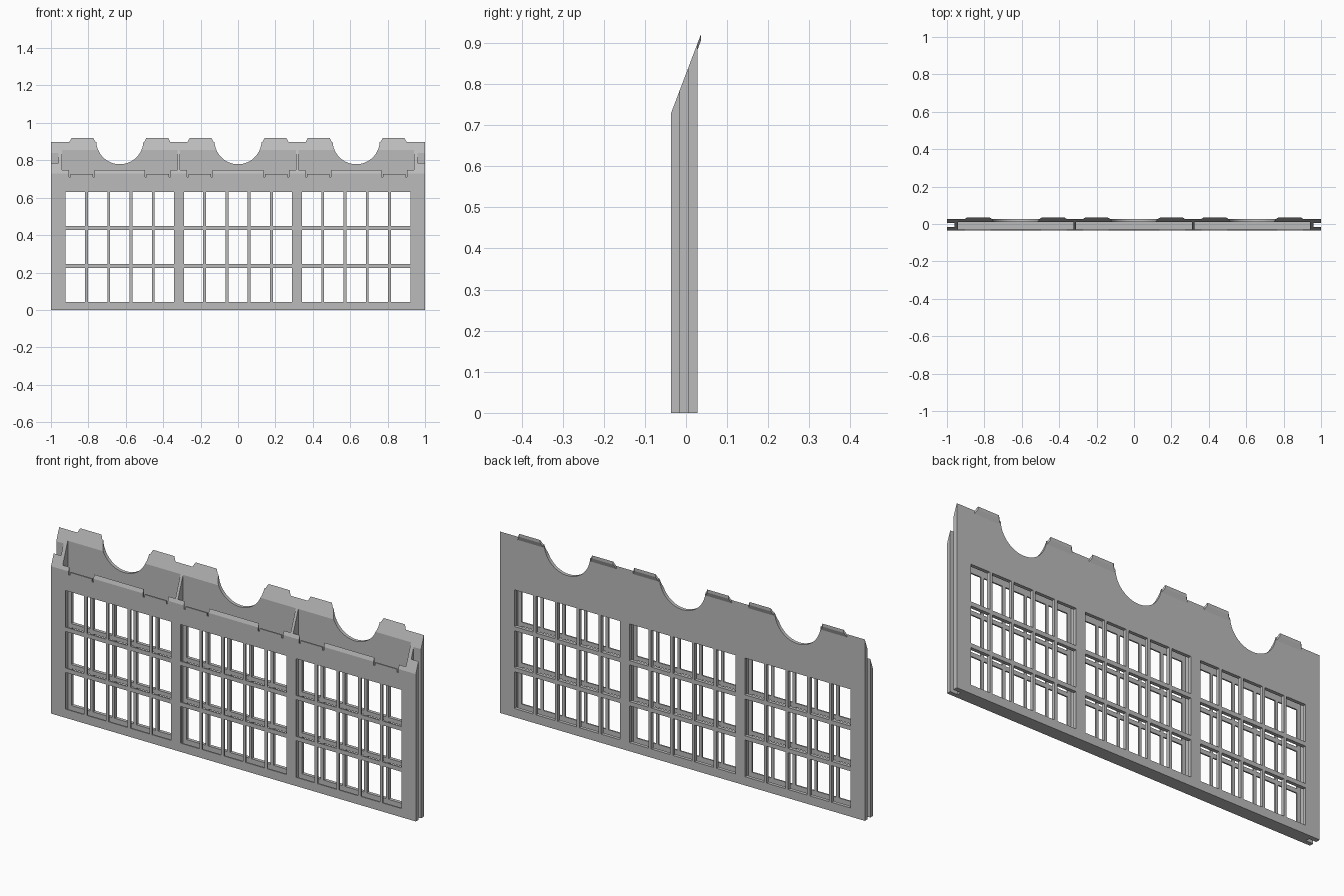
import bpy, bmesh, math
from mathutils import Matrix, Vector

if "Cube" in bpy.data.objects:
    bpy.data.objects.remove(bpy.data.objects["Cube"])

FRONT, BACK, TIP = -0.036, 0.028, 0.036   # wall depth limits
BAYS = (-0.632, 0.0, 0.632)               # centres of the three window bays


def slope(y):
    """Height of the slanted top at depth y."""
    return 0.73 + 2.64 * (y - FRONT)


def add_box(bm, x0, x1, y0, y1, z0, z1):
    size = Vector((x1 - x0, y1 - y0, z1 - z0))
    mid = Vector((x0 + x1, y0 + y1, z0 + z1)) / 2
    bmesh.ops.create_cube(bm, size=1, matrix=Matrix.Translation(mid) @ Matrix.Diagonal((*size, 1)))


def add_prism(bm, profile, x0, x1, taper=None):
    """Extrude a (y, z) profile along x; taper pulls in the ends of chosen points."""
    taper = taper or [0] * len(profile)
    a = [bm.verts.new((x0 + t, y, z)) for (y, z), t in zip(profile, taper)]
    b = [bm.verts.new((x1 - t, y, z)) for (y, z), t in zip(profile, taper)]
    n = len(a)
    bm.faces.new(a)
    bm.faces.new(b[::-1])
    for i in range(n):
        j = (i + 1) % n
        bm.faces.new((a[i], b[i], b[j], a[j]))


def make_object(name, bm):
    bmesh.ops.recalc_face_normals(bm, faces=bm.faces)
    mesh = bpy.data.meshes.new(name)
    bm.to_mesh(mesh)
    bm.free()
    obj = bpy.data.objects.new(name, mesh)
    bpy.context.collection.objects.link(obj)
    return obj


def cut(target, bm, name):
    cutter = make_object(name, bm)
    cutter.hide_render = True
    mod = target.modifiers.new(name, 'BOOLEAN')
    mod.operation, mod.solver, mod.object = 'DIFFERENCE', 'EXACT', cutter
    bpy.context.view_layer.objects.active = target
    bpy.ops.object.modifier_apply(modifier=name)
    bpy.data.objects.remove(cutter)


grey = bpy.data.materials.new("plain grey")
grey.diffuse_color = (0.5, 0.5, 0.5, 1)
grey.use_nodes = True
grey.node_tree.nodes["Principled BSDF"].inputs["Base Color"].default_value = grey.diffuse_color

# Solid wall with a slanted top
bm = bmesh.new()
add_prism(bm, [(FRONT, 0), (BACK, 0), (BACK, slope(BACK)), (FRONT, slope(FRONT))], -1, 1)
wall = make_object("window_wall", bm)

# Hollow pockets between the front and back sheets, and end grooves
bm = bmesh.new()
for c in BAYS:
    add_box(bm, c - 0.309, c + 0.309, -0.029, 0.011, 0.02, 1.1)
for s in (-1, 1):
    add_box(bm, min(s * 0.96, s * 1.1), max(s * 0.96, s * 1.1), -0.015, 0.005, -0.1, 1.1)
cut(wall, bm, "pocket_cutter")

# Window panes: five columns and three rows per bay
bm = bmesh.new()
bar, half = 0.015, 0.29
pane = (2 * half - 4 * bar) / 5
for c in BAYS:
    for col in range(5):
        x = c - half + col * (pane + bar)
        for z0, z1 in ((0.043, 0.225), (0.246, 0.428), (0.449, 0.631)):
            add_box(bm, x, x + pane, -0.1, 0.1, z0, z1)
cut(wall, bm, "pane_cutter")

# Round openings in the top of the back sheet
bm = bmesh.new()
for c in BAYS:
    place = Matrix.Translation((c, 0.03, 0.905)) @ Matrix.Rotation(math.pi / 2, 4, 'X')
    bmesh.ops.create_cone(bm, cap_ends=True, segments=64, radius1=0.126, radius2=0.126,
                          depth=0.1, matrix=place)
cut(wall, bm, "round_cutter")

# Shallow notches in the lip of the front sheet, with a dip at each notch end
bm = bmesh.new()
dips = bmesh.new()
for c in BAYS:
    for s in (-1, 1):
        a, b = sorted((c + s * 0.14, c + s * 0.268))
        add_box(bm, a, b, -0.1, -0.02, 0.727, 0.8)
        for x in (a, b):
            add_box(dips, x - 0.004, x + 0.004, -0.1, -0.02, 0.712, 0.79)
cut(wall, bm, "notch_cutter")
cut(wall, dips, "dip_cutter")

# Roof tabs leaning out over the back edge
bm = bmesh.new()
profile = [(0.026, slope(0.026)), (0.0275, 0.882), (TIP, 0.905), (TIP, slope(TIP))]
for c in BAYS:
    for s in (-1, 1):
        a, b = sorted((c + s * 0.128, c + s * 0.272))
        add_prism(bm, profile, a, b, [0, 0, 0.014, 0.014])
tabs = make_object("roof_tabs", bm)

for obj in (wall, tabs):
    obj.data.materials.clear()
    obj.data.materials.append(grey)
